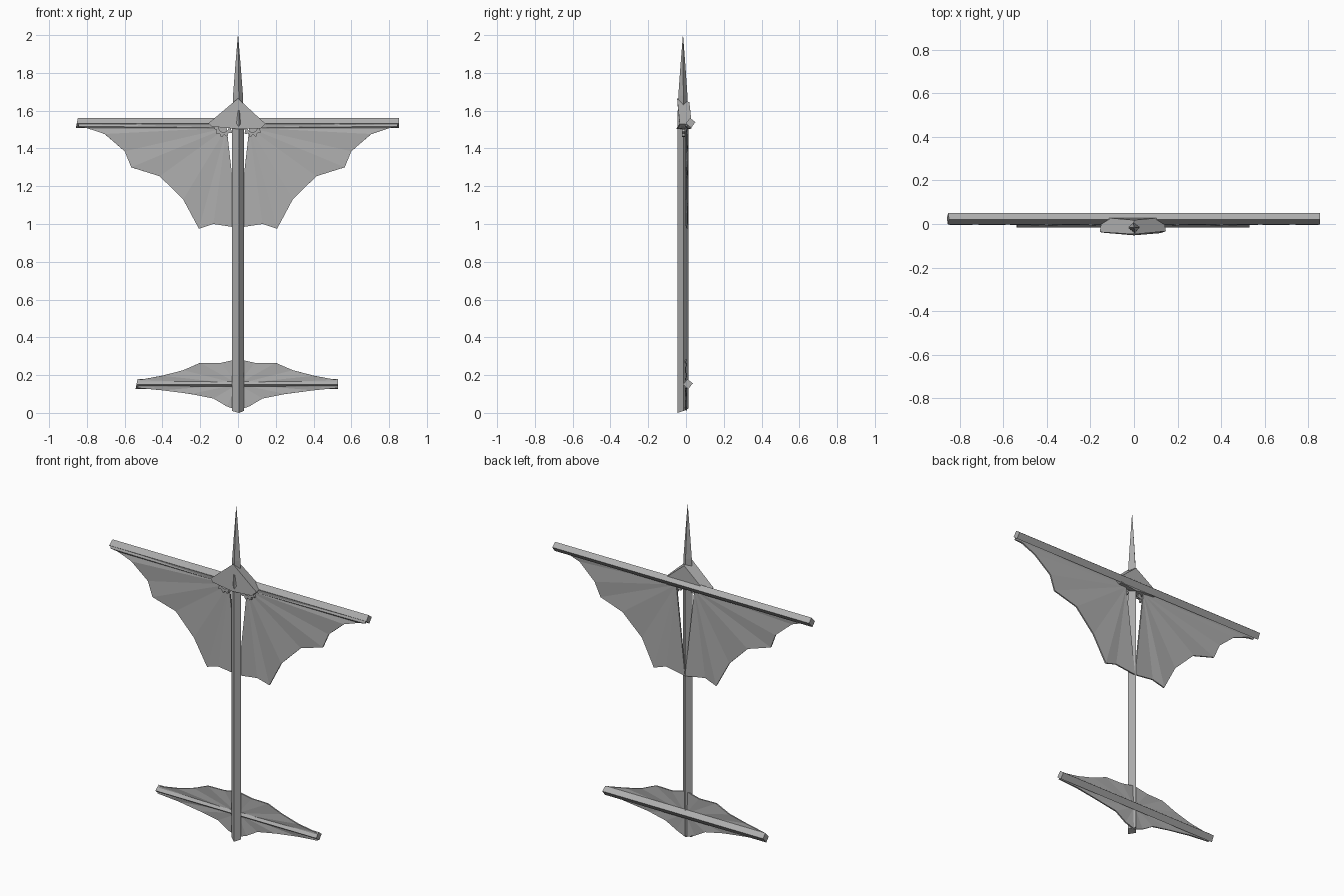
import bpy, bmesh, math
from mathutils import Vector

if "Cube" in bpy.data.objects:
    bpy.data.objects.remove(bpy.data.objects["Cube"])

grey = bpy.data.materials.new("weathered grey")
grey.diffuse_color = (0.42, 0.42, 0.42, 1)
grey.use_nodes = True
grey.node_tree.nodes["Principled BSDF"].inputs["Base Color"].default_value = grey.diffuse_color


def finish(name, bm):
    bmesh.ops.recalc_face_normals(bm, faces=bm.faces)
    me = bpy.data.meshes.new(name)
    bm.to_mesh(me)
    bm.free()
    ob = bpy.data.objects.new(name, me)
    bpy.context.collection.objects.link(ob)
    me.materials.append(grey)
    return ob


def loft(name, rings):
    """Closed solid through a series of equal-length rings."""
    bm = bmesh.new()
    rows = [[bm.verts.new(p) for p in r] for r in rings]
    n = len(rows[0])
    for a, b in zip(rows, rows[1:]):
        for i in range(n):
            j = (i + 1) % n
            bm.faces.new((a[i], a[j], b[j], b[i]))
    bm.faces.new(rows[0])
    bm.faces.new(rows[-1])
    return finish(name, bm)


# Mast: slightly twisted square pole
section = [(0.005, -0.045), (0.031, -0.014), (-0.003, 0.012), (-0.031, -0.018)]
low = [(x, y, 0.01 + (0.012 if y > 0 else 0) - (0.01 if y < -0.04 else 0)) for x, y in section]
loft("mast", [low, [(x, y, 1.6) for x, y in section]])

# Spear point above the head plate
def scaled(s, z):
    return [(x * s, -0.016 + (y + 0.016) * s, z) for x, y in section]

loft("spear_point", [scaled(0.88, 1.56), scaled(0.85, 1.68), scaled(0.48, 1.83), scaled(0.02, 2.0)])


# Cross beams: rotated square bars with slanted ends
def beam(name, left, right, y, z, r):
    corners = [(-r, -0.1 * r), (-0.1 * r, r), (r, 0.15 * r), (0.1 * r, -r)]
    ends = [[(x + s * b * 0.2, y + a, z + b) for a, b in corners]
            for x, s in ((left, 1), (right, 0))]
    loft(name, ends)

beam("upper_beam", -0.853, 0.853, 0.024, 1.535, 0.026)
beam("lower_beam", -0.537, 0.53, 0.01, 0.153, 0.026)

# Head plate: peaked plate bowed toward the front
outline = [(0, 1.665, -0.047), (-0.157, 1.533, -0.037), (-0.14, 1.516, -0.04),
           (0, 1.503, -0.052), (0.12, 1.506, -0.042), (0.146, 1.53, -0.033)]
front = [(x, y, z) for x, z, y in outline]
back = [(x * 0.93, 0.018 if abs(x) < 0.1 else 0.03, z - (0.02 if z > 1.6 else 0))
        for x, z, y in outline]
loft("head_plate", [front, back])


# Membranes: folded fans with thin edges
def fan(name, hub, pts, y, fold, side):
    bm = bmesh.new()
    h = bm.verts.new((side * hub[0], y, hub[1]))
    vs = [bm.verts.new((side * x, y + (fold if i % 2 else -fold), z))
          for i, (x, z) in enumerate(pts)]
    for a, b in zip(vs, vs[1:]):
        bm.faces.new((h, a, b))
    ob = finish(name, bm)
    m = ob.modifiers.new("thickness", "SOLIDIFY")
    m.thickness = 0.008
    m.offset = 0


wing = [(0.0, 1.53), (0.845, 1.53), (0.845, 1.516), (0.80, 1.51), (0.705, 1.476), (0.60, 1.385),
        (0.565, 1.30), (0.415, 1.253), (0.29, 1.13), (0.207, 0.975), (0.13, 1.0), (0.0, 0.98)]
tail = [(0, 0.285), (0.09, 0.265), (0.20, 0.265), (0.29, 0.226), (0.40, 0.197), (0.52, 0.175),
        (0.53, 0.132), (0.40, 0.12), (0.25, 0.10), (0.13, 0.076), (0.06, 0.035), (0, 0.012)]
for side, tag in ((-1, "left"), (1, "right")):
    fan(tag + "_wing_membrane", (0.06, 1.51), wing, 0.003, 0.003, side)
    fan(tag + "_tail_membrane", (0.0, 0.153), tail, 0.0, 0.002, side)


# Gears: toothed rings peeking out below the head plate
def gear(name, cx, cz, teeth=10):
    bm = bmesh.new()
    n = teeth * 4
    grid = []
    for y in (-0.02, -0.004):
        for inner in (False, True):
            ring = []
            for i in range(n):
                a = 2 * math.pi * i / n
                r = 0.026 if inner else (0.052 if i % 4 < 2 else 0.041)
                ring.append(bm.verts.new((cx + r * math.cos(a), y, cz + r * math.sin(a))))
            grid.append(ring)
    fo, fi, bo, bi = grid
    for a, b in ((fo, fi), (fi, bi), (bi, bo), (bo, fo)):
        for i in range(n):
            j = (i + 1) % n
            bm.faces.new((a[i], a[j], b[j], b[i]))
    finish(name, bm)


gear("left_gear", -0.076, 1.512)
gear("right_gear", 0.076, 1.512)
